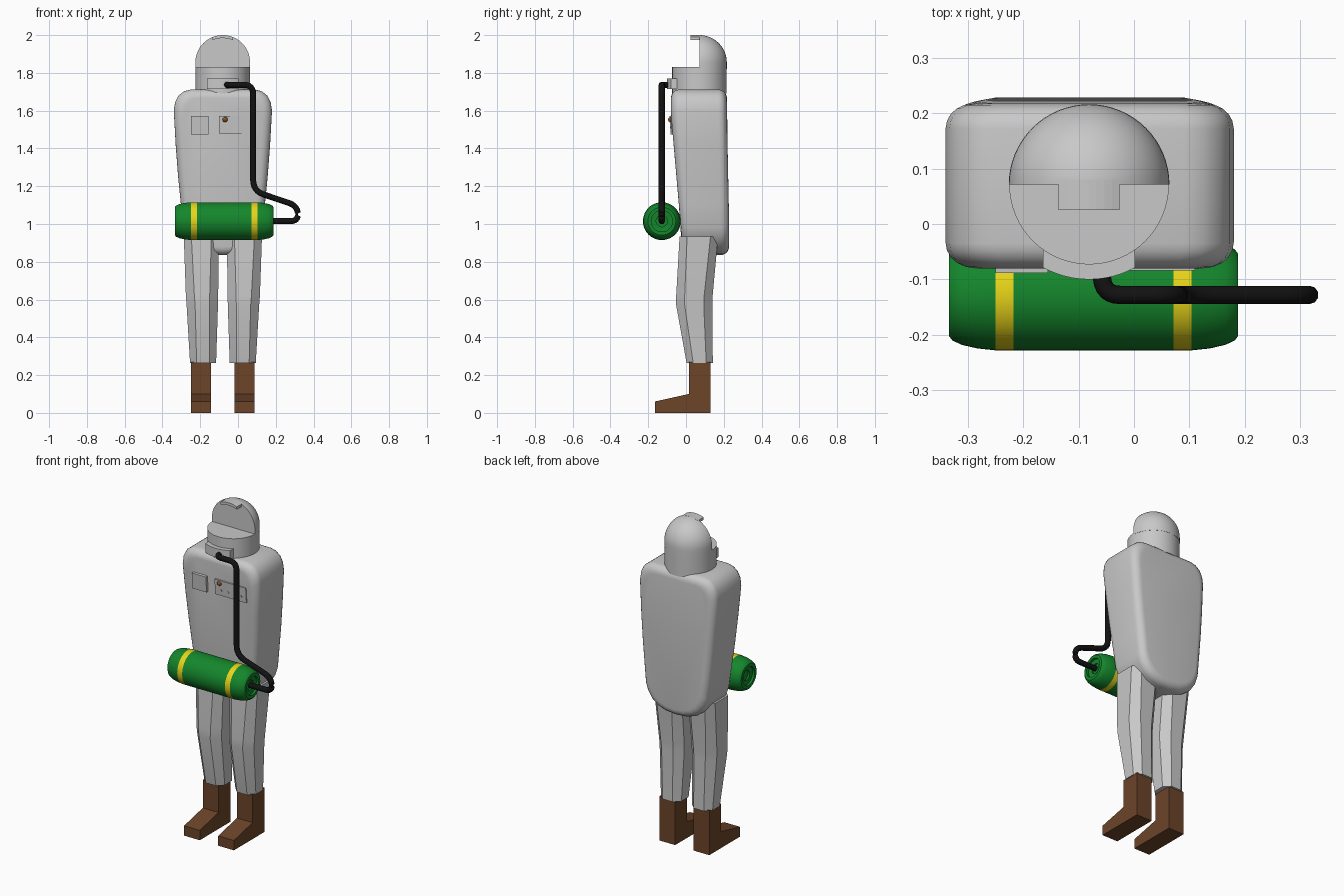
import bpy, bmesh, math
from mathutils import Vector, Matrix

if "Cube" in bpy.data.objects:
    bpy.data.objects.remove(bpy.data.objects["Cube"])

CX = -0.08            # body centre line
HEAD = (-0.081, 0.071)  # head centre in x, y


def material(name, rgb):
    m = bpy.data.materials.new(name)
    m.diffuse_color = (*rgb, 1)
    m.use_nodes = True
    m.node_tree.nodes["Principled BSDF"].inputs["Base Color"].default_value = m.diffuse_color
    return m


GREY = material("light grey", (0.58, 0.58, 0.58))
BROWN = material("boot brown", (0.15, 0.058, 0.022))
GREEN = material("tank green", (0.007, 0.24, 0.025))
YELLOW = material("band yellow", (0.8, 0.66, 0.01))
BLACK = material("hose black", (0.006, 0.006, 0.006))
RUST = material("knob rust", (0.25, 0.08, 0.02))


def finish(bm, name, mats, smooth=None):
    bmesh.ops.recalc_face_normals(bm, faces=bm.faces)
    me = bpy.data.meshes.new(name)
    bm.to_mesh(me)
    bm.free()
    ob = bpy.data.objects.new(name, me)
    bpy.context.collection.objects.link(ob)
    for m in mats:
        me.materials.append(m)
    if smooth:
        bpy.ops.object.select_all(action='DESELECT')
        ob.select_set(True)
        bpy.context.view_layer.objects.active = ob
        bpy.ops.object.shade_smooth_by_angle(angle=math.radians(smooth))
    return ob


def loft(rings):
    """Closed solid through rings with equal point counts."""
    bm = bmesh.new()
    vs = [[bm.verts.new(p) for p in r] for r in rings]
    n = len(vs[0])
    for a, b in zip(vs, vs[1:]):
        for i in range(n):
            j = (i + 1) % n
            bm.faces.new((a[i], a[j], b[j], b[i]))
    bm.faces.new(vs[0])
    bm.faces.new(vs[-1])
    return bm


def lathe(profile, n=48):
    """Solid of revolution about z from (radius, height) pairs."""
    return loft([[(r * math.cos(2 * math.pi * i / n), r * math.sin(2 * math.pi * i / n), z)
                  for i in range(n)] for r, z in profile])


def box(name, lo, hi, mat, tilt=0):
    bm = bmesh.new()
    c = (Vector(lo) + Vector(hi)) / 2
    bmesh.ops.create_cube(bm, size=1)
    bm.transform(Matrix.Translation(c) @ Matrix.Rotation(tilt, 4, 'X')
                 @ Matrix.Diagonal((*(Vector(hi) - Vector(lo)), 1)))
    return finish(bm, name, [mat])


# Torso: rounded front outline lofted through its depth with soft rims
half = [(0.17, 1.712), (0.205, 1.703), (0.235, 1.68), (0.253, 1.645), (0.26, 1.6),
        (0.25, 1.42), (0.237, 1.25), (0.222, 1.1), (0.21, 0.98), (0.195, 0.935),
        (0.165, 0.89), (0.125, 0.86), (0.07, 0.841), (0, 0.835)]
outline = half + [(-x, z) for x, z in half[-2::-1]]


def front_y(z):
    return -0.08 + 0.055 * max(0, min(1, (1.62 - z) / 0.7))


def back_y(z):
    return 0.217 + 0.011 * max(0, min(1, (1.6 - z) / 0.6))


rings = []
for edge, sign in ((front_y, 1), (back_y, -1)):
    part = []
    for k in range(6):
        a = math.pi / 2 * k / 5
        inset, depth = 0.045 * (1 - math.sin(a)), 0.045 * (1 - math.cos(a))
        part.append([(CX + x * (1 - inset / 0.24), edge(z) + sign * depth,
                      1.27 + (z - 1.27) * (1 - inset / 0.44)) for x, z in outline])
    rings += part if sign > 0 else part[::-1]
finish(loft(rings), "torso", [GREY], 35)

# Head: full lower cylinder, and a half dome behind the open face
bm = lathe([(0.144, 1.69), (0.144, 1.83)], 64)
bm.transform(Matrix.Translation((*HEAD, 0)))
finish(bm, "helmet_base", [GREY], 35)

R = 0.145
dome = [(R, 1.82)] + [(R * math.cos(a), 1.855 + R * math.sin(a))
                      for a in [math.pi / 2 * k / 14 * 0.995 for k in range(15)]]
bm = lathe(dome, 64)
cut = bmesh.ops.bisect_plane(bm, geom=bm.verts[:] + bm.edges[:] + bm.faces[:],
                             plane_co=(0, 0.0005, 0), plane_no=(0, 1, 0), clear_inner=True)
bmesh.ops.holes_fill(bm, edges=[e for e in bm.edges if e.is_boundary], sides=0)
bm.transform(Matrix.Translation((*HEAD, 0)))
finish(bm, "helmet_dome", [GREY], 35)

# Small arched peak over the face
xs = [-0.055 + 0.11 * k / 8 for k in range(9)]
arc = [1.855 + math.sqrt(R * R - x * x) for x in xs]
ring = list(zip(xs, arc)) + [(x, z - 0.016) for x, z in list(zip(xs, arc))[::-1]]
finish(loft([[(HEAD[0] + x, y, z) for x, z in ring] for y in (0.025, 0.08)]),
       "helmet_peak", [GREY])

# Curved mouthpiece wrapped on the helmet base
angles = [math.radians(-90 + 29 * (k / 6 - 1)) for k in range(13)]
ring = [(0.171 * math.cos(a), 0.171 * math.sin(a)) for a in angles]
ring += [(x, -0.1) for x, y in ring[::-1]]
finish(loft([[(HEAD[0] + x, HEAD[1] + y, z) for x, y in ring] for z in (1.715, 1.77)]),
       "mouthpiece", [GREY], 35)

# Chest plates and knob
TILT = 0.075
box("chest_badge", (-0.25, -0.085, 1.475), (-0.155, -0.068, 1.572), GREY, TILT)
box("chest_panel", (-0.10, -0.080, 1.478), (0.11, -0.071, 1.572), GREY, TILT)
for k in range(4):
    x = -0.06 + 0.045 * k
    box("panel_stud", (x, -0.083, 1.508), (x + 0.008, -0.075, 1.516), GREY)
bm = bmesh.new()
bmesh.ops.create_uvsphere(bm, u_segments=16, v_segments=10, radius=0.014)
bm.transform(Matrix.Translation((-0.068, -0.081, 1.553)))
finish(bm, "chest_knob", [RUST], 60)


# Legs and boots, one per side
def leg_ring(s, z, inner, outer, y0, y1, c):
    pts = [(inner + c, y0), (outer - c, y0), (outer, y0 + c), (outer, y1 - c),
           (outer - c, y1), (inner + c, y1), (inner, y1 - c), (inner, y0 + c)]
    return [(CX + s * x, y, z) for x, y in pts]


boot = [(0.015, 0.27), (0.13, 0.27), (0.13, 0), (-0.165, 0), (-0.165, 0.06), (0.015, 0.1)]
for s, side in ((-1, "left"), (1, "right")):
    finish(loft([leg_ring(s, 0.265, 0.036, 0.174, 0.003, 0.142, 0.035),
                 leg_ring(s, 0.57, 0.026, 0.192, -0.052, 0.139, 0.045),
                 leg_ring(s, 0.62, 0.025, 0.196, -0.052, 0.141, 0.045),
                 leg_ring(s, 0.935, 0.021, 0.207, -0.034, 0.17, 0.04)]),
           side + "_leg", [GREY], 25)
    finish(loft([[(CX + s * x, y, z) for y, z in boot] for x in (0.062, 0.168)]),
           side + "_boot", [BROWN])

# Tank: lathed along x with recessed ends and two painted bands
end = [(0.03, 0.235), (0.03, 0.245), (0.056, 0.247), (0.056, 0.261), (0.074, 0.261),
       (0.082, 0.255), (0.09, 0.238), (0.0965, 0.21), (0.1, 0.177), (0.1, 0.144)]
bm = lathe([(r, -h) for r, h in end] + [(r, h) for r, h in end[::-1]])
for f in bm.faces:
    f.material_index = int(0.144 < abs(f.calc_center_median().z) < 0.177
                           and f.calc_center_median().xy.length > 0.095)
bm.transform(Matrix.Translation((-0.073, -0.128, 1.015)) @ Matrix.Rotation(math.pi / 2, 4, 'Y'))
finish(bm, "tank", [GREEN, YELLOW], 30)

# Hose: rounded path from mouthpiece to tank end
path = [(-0.058, -0.095, 1.737, 0), (-0.055, -0.128, 1.737, 0.03), (0.08, -0.128, 1.737, 0.05),
        (0.08, -0.128, 1.175, 0.06), (0.318, -0.128, 1.095, 0.05),
        (0.318, -0.128, 1.015, 0.04), (0.17, -0.128, 1.015, 0)]
pts = []
for i, p in enumerate(path):
    v, r = Vector(p[:3]), p[3]
    if r == 0:
        pts.append(v)
        continue
    a = v + (Vector(path[i - 1][:3]) - v).normalized() * r
    b = v + (Vector(path[i + 1][:3]) - v).normalized() * r
    pts += [a * (1 - t) ** 2 + v * 2 * t * (1 - t) + b * t * t for t in [k / 6 for k in range(7)]]
cu = bpy.data.curves.new("hose", 'CURVE')
cu.dimensions = '3D'
cu.bevel_depth = 0.0165
cu.bevel_resolution = 3
cu.use_fill_caps = True
sp = cu.splines.new('POLY')
sp.points.add(len(pts) - 1)
for q, v in zip(sp.points, pts):
    q.co = (*v, 1)
sp.use_smooth = True
cu.materials.append(BLACK)
bpy.context.collection.objects.link(bpy.data.objects.new("hose", cu))
